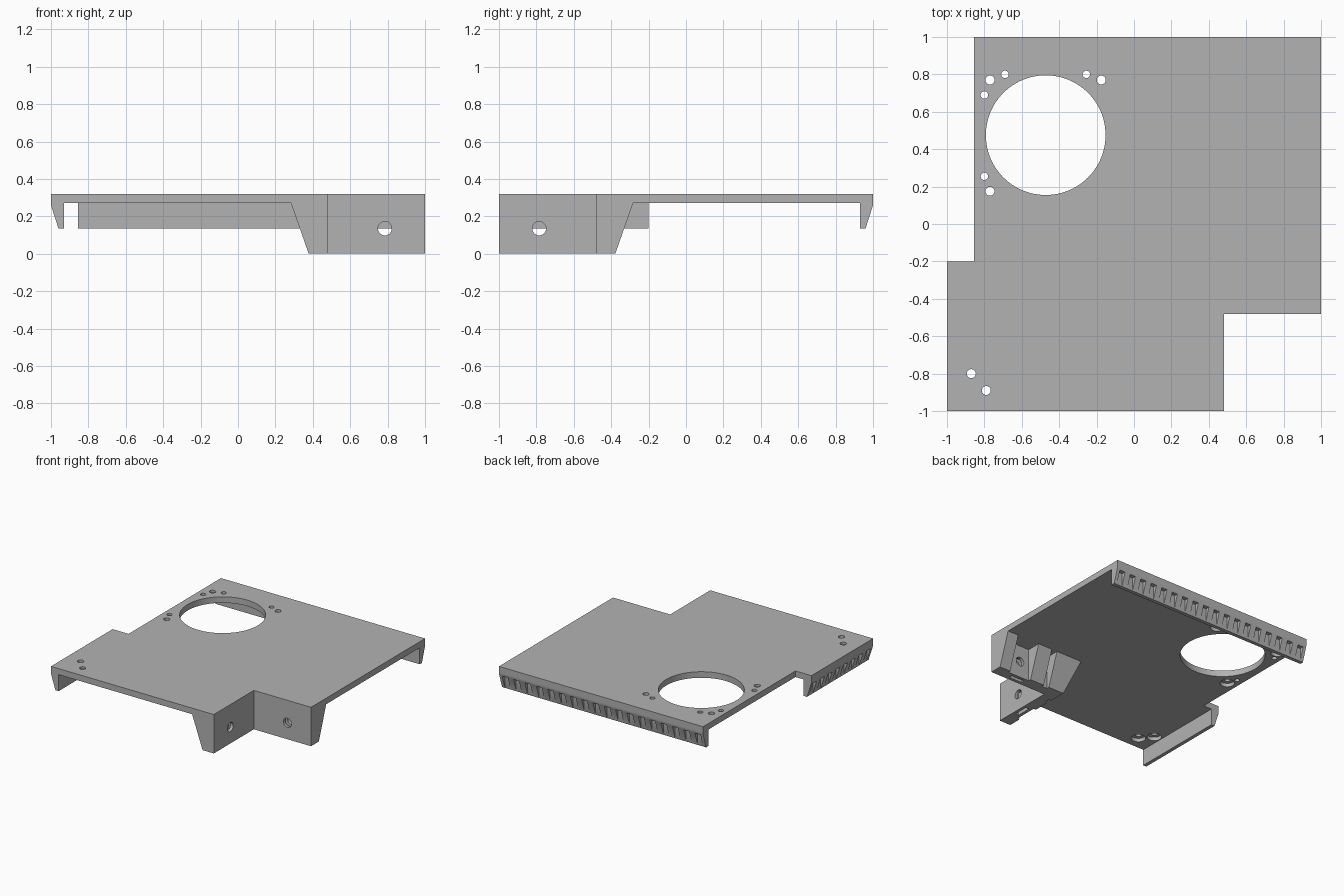
import bpy, bmesh, math
from mathutils import Matrix, Vector

if "Cube" in bpy.data.objects:
    bpy.data.objects.remove(bpy.data.objects["Cube"], do_unlink=True)

TOP, UNDER, LIP = 0.32, 0.27, 0.135

grey = bpy.data.materials.new("plain grey")
grey.use_nodes = True
grey.diffuse_color = (0.45, 0.45, 0.45, 1)
grey.node_tree.nodes["Principled BSDF"].inputs["Base Color"].default_value = grey.diffuse_color


def loft(bm, low, high):
    """Closed solid between two matching loops of 3D points."""
    a = [bm.verts.new(p) for p in low]
    b = [bm.verts.new(p) for p in high]
    bm.faces.new(a)
    bm.faces.new(b)
    for i in range(len(a)):
        j = (i + 1) % len(a)
        bm.faces.new((a[i], a[j], b[j], b[i]))


def box(bm, lo, hi):
    loop = [(lo[0], lo[1]), (hi[0], lo[1]), (hi[0], hi[1]), (lo[0], hi[1])]
    loft(bm, [(x, y, lo[2]) for x, y in loop], [(x, y, hi[2]) for x, y in loop])


def cylinder(bm, centre, radius, depth, sides=32, rot=Matrix()):
    bmesh.ops.create_cone(bm, cap_ends=True, segments=sides, radius1=radius, radius2=radius,
                          depth=depth, matrix=Matrix.Translation(centre) @ rot)


def make(name, bm):
    bmesh.ops.recalc_face_normals(bm, faces=bm.faces)
    mesh = bpy.data.meshes.new(name)
    bm.to_mesh(mesh)
    bm.free()
    mesh.materials.append(grey)
    obj = bpy.data.objects.new(name, mesh)
    bpy.context.collection.objects.link(obj)
    return obj


def cut(obj, bm):
    """Subtract the solids in bm from obj."""
    cutter = make("cutter", bm)
    cutter.hide_render = True
    mod = obj.modifiers.new("cut", "BOOLEAN")
    mod.operation, mod.solver, mod.object = "DIFFERENCE", "EXACT", cutter
    bpy.context.view_layer.objects.active = obj
    bpy.ops.object.modifier_apply(modifier=mod.name)
    bpy.data.objects.remove(cutter, do_unlink=True)


# Top plate with its stepped outline
outline = [(-1, -1), (0.48, -1), (0.48, -0.48), (1, -0.48),
           (1, 1), (-0.855, 1), (-0.855, -0.2), (-1, -0.2)]
bm = bmesh.new()
loft(bm, [(x, y, UNDER) for x, y in outline], [(x, y, TOP) for x, y in outline])
plate = make("top_plate", bm)

# Large opening, screw holes and pin holes
screws = [(-0.77, 0.77), (-0.175, 0.77), (-0.77, 0.175), (-0.87, -0.8), (-0.79, -0.89)]
pins = [(-0.69, 0.8), (-0.255, 0.8), (-0.8, 0.69), (-0.8, 0.255)]
bm = bmesh.new()
cylinder(bm, (-0.472, 0.475, TOP), 0.32, 0.4, 96)
for x, y in screws:
    cylinder(bm, (x, y, TOP), 0.024, 0.4, 24)
for x, y in pins:
    cylinder(bm, (x, y, TOP), 0.02, 0.4, 24)
cut(plate, bm)

# Counterbores under the screw holes
bm = bmesh.new()
for x, y in screws:
    cylinder(bm, (x, y, UNDER), 0.055, 0.06)
cut(plate, bm)


# Tapered edge lips with a row of vent slots on the outside
def lip(name, place, start, end, count):
    profile = [(0, UNDER), (0, 0.26), (0.04, LIP), (0.07, LIP), (0.07, UNDER)]
    bm = bmesh.new()
    loft(bm, [place(start, d, z) for d, z in profile], [place(end, d, z) for d, z in profile])
    obj = make(name, bm)
    bm = bmesh.new()
    pitch = (end - start) / count
    slot = [(-0.05, 0.1), (0.038, 0.1), (0.038, 0.245), (-0.05, 0.245)]
    for i in range(count):
        mid = start + pitch * (i + 0.5)
        loft(bm, [place(mid - 0.025, d, z) for d, z in slot],
             [place(mid + 0.025, d, z) for d, z in slot])
    cut(obj, bm)


lip("back_lip", lambda s, d, z: (s, 1 - d, z), -0.855, 1, 18)
lip("side_lip", lambda s, d, z: (d - 1, s, z), -1, -0.2, 8)


# Corner bracket: two walls in an L, sloped on the inside
def ell(inner, z):
    return [(0.48, -1, z), (0.48, -0.48, z), (1, -0.48, z),
            (1, -inner, z), (inner, -inner, z), (inner, -1, z)]


bm = bmesh.new()
loft(bm, ell(0.378, 0), ell(0.283, UNDER))
bracket = make("corner_bracket", bm)

# Swaps one wall of the bracket for the other
swap = Matrix(((0, -1, 0, 0), (-1, 0, 0, 0), (0, 0, 1, 0), (0, 0, 0, 1)))


def cut_both_walls(build):
    bm = bmesh.new()
    build(bm)
    first = list(bm.verts)
    copy = bmesh.ops.duplicate(bm, geom=first + bm.edges[:] + bm.faces[:])
    moved = [v for v in copy["geom"] if isinstance(v, bmesh.types.BMVert)]
    bmesh.ops.transform(bm, matrix=swap, verts=moved)
    cut(bracket, bm)


# Recesses that leave ribs behind the walls
def recesses(bm):
    for a, b in ((0.7, 0.9), (0.52, 0.57)):
        box(bm, (a, -0.4, -0.1), (b, -0.1, 0.4))


# Bolt holes through the walls, and nut slots open at the bottom
def bolt(bm):
    cylinder(bm, (0.785, -0.45, LIP), 0.037, 0.3, 32, Matrix.Rotation(math.pi / 2, 4, "X"))


def nut_slot(bm):
    box(bm, (0.725, -0.455, -0.1), (0.845, -0.425, 0.19))


for feature in (recesses, bolt, nut_slot):
    cut_both_walls(feature)

# Smooth the round walls, keep the edges sharp
for obj in bpy.context.collection.objects:
    obj.select_set(obj.type == "MESH" and obj.data.materials[:1] == [grey])
bpy.context.view_layer.objects.active = plate
bpy.ops.object.shade_smooth_by_angle(angle=math.radians(30))
